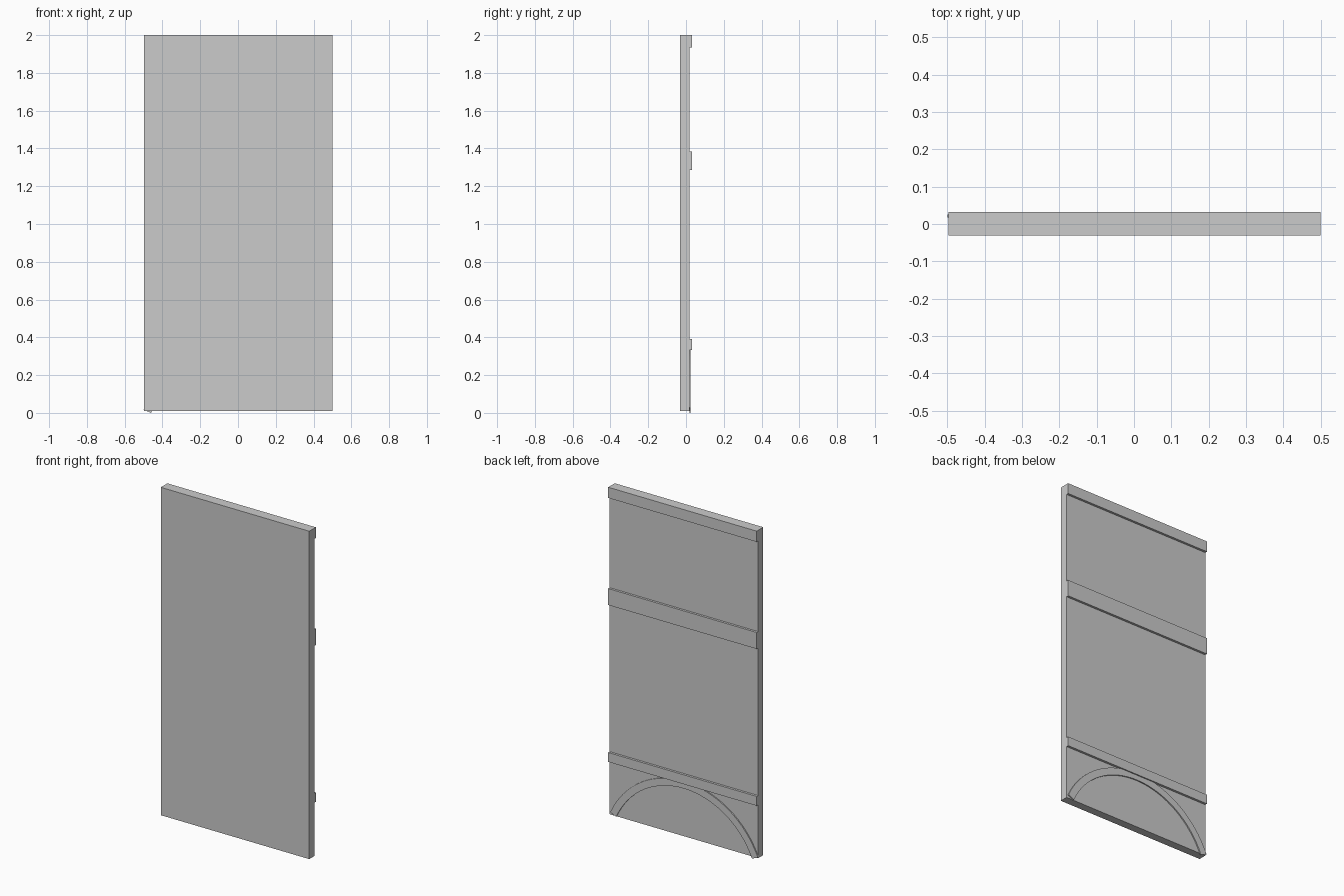
import bpy, bmesh, math

if "Cube" in bpy.data.objects:
    bpy.data.objects.remove(bpy.data.objects["Cube"])

X0, X1 = -0.497, 0.5          # panel sides
FRONT, BACK = -0.031, 0.018   # panel faces


def box(name, y0, y1, z0, z1):
    """Full-width board between the given depths and heights."""
    bm = bmesh.new()
    bmesh.ops.create_cube(bm, size=1)
    for v in bm.verts:
        v.co.x = X1 if v.co.x > 0 else X0
        v.co.y = y1 if v.co.y > 0 else y0
        v.co.z = z1 if v.co.z > 0 else z0
    return finish(name, bm)


def finish(name, bm):
    bmesh.ops.recalc_face_normals(bm, faces=bm.faces)
    mesh = bpy.data.meshes.new(name)
    bm.to_mesh(mesh)
    bm.free()
    obj = bpy.data.objects.new(name, mesh)
    bpy.context.collection.objects.link(obj)
    return obj


def arch(name, cx, cz, r_in, r_out, a0, a1, y0, y1, steps=32):
    """Flat curved band swept around a centre, with radially cut ends."""
    bm = bmesh.new()
    rings = []
    for i in range(steps + 1):
        a = math.radians(a0 + (a1 - a0) * i / steps)
        rings.append([bm.verts.new((cx + r * math.cos(a), y, cz + r * math.sin(a)))
                      for r, y in ((r_in, y0), (r_out, y0), (r_out, y1), (r_in, y1))])
    for p, q in zip(rings, rings[1:]):
        for k in range(4):
            n = (k + 1) % 4
            bm.faces.new((p[k], p[n], q[n], q[k]))
    bm.faces.new(rings[0])
    bm.faces.new(rings[-1])
    return finish(name, bm)


# Door leaf
box("door_panel", FRONT, BACK, 0.01, 2.0)

# Horizontal rails on the back
for name, z0, z1 in (("top_rail", 1.935, 2.0),
                     ("middle_rail", 1.285, 1.385),
                     ("lower_rail", 0.333, 0.39)):
    box(name, BACK, 0.032, z0, z1)

# Curved band at the foot, its left end hanging just below the panel
arch("arched_band", -0.002, -0.195, 0.498, 0.541, 24.3, 180 - 23.05, BACK, 0.025)
